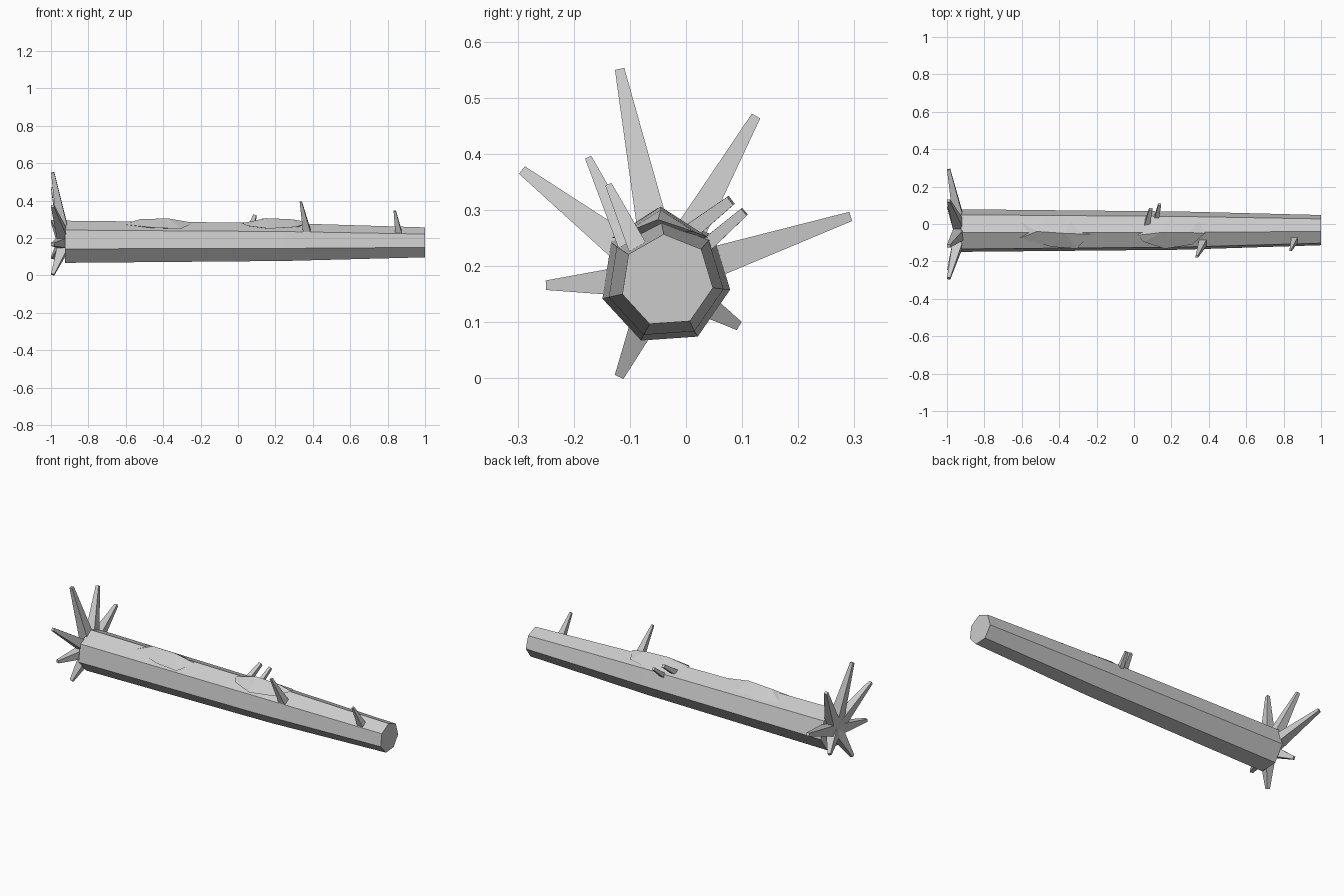
import bpy, bmesh
from math import cos, sin, radians, pi
from mathutils import Vector

cube = bpy.data.objects.get("Cube")
if cube:
    bpy.data.objects.remove(cube)

# One plain grey for everything
grey = bpy.data.materials.new("plain_grey")
grey.use_nodes = True
colour = (0.6, 0.6, 0.6, 1)
grey.diffuse_color = colour
grey.node_tree.nodes["Principled BSDF"].inputs["Base Color"].default_value = colour


def finish(name, bm):
    bmesh.ops.recalc_face_normals(bm, faces=bm.faces)
    mesh = bpy.data.meshes.new(name)
    bm.to_mesh(mesh)
    bm.free()
    mesh.materials.append(grey)
    obj = bpy.data.objects.new(name, mesh)
    bpy.context.collection.objects.link(obj)
    return obj


def loft(name, rings):
    """Join equal rings of points into a closed, capped solid."""
    bm = bmesh.new()
    loops = [[bm.verts.new(p) for p in ring] for ring in rings]
    n = len(loops[0])
    for a, b in zip(loops, loops[1:]):
        for i in range(n):
            j = (i + 1) % n
            bm.faces.new((a[i], a[j], b[j], b[i]))
    bm.faces.new(loops[0])
    bm.faces.new(loops[-1])
    return finish(name, bm)


def spike(name, base, tip, base_width, tip_width):
    """Square tapered spike with one pair of sides facing along the trunk."""
    base, tip = Vector(base), Vector(tip)
    d = (tip - base).normalized()
    u = Vector((1, 0, 0))
    u = (u - d * u.dot(d)).normalized()
    v = d.cross(u)
    corners = ((1, 1), (-1, 1), (-1, -1), (1, -1))
    return loft(name, [[c + (u * a + v * b) * w / 2 for a, b in corners]
                       for c, w in ((base, base_width), (tip, tip_width))])


# Seven-sided tapering trunk
def trunk_ring(x, y, z, r):
    angles = [radians(94) + 2 * pi * i / 7 for i in range(7)]
    return [(x, y + r * cos(a), z + r * sin(a)) for a in angles]


loft("trunk", [trunk_ring(-0.925, -0.037, 0.176, 0.117),
               trunk_ring(0.25, -0.037, 0.175, 0.105),
               trunk_ring(1.0, -0.034, 0.174, 0.083)])

# Roots fanning out from the thick end: tip y, tip z
roots = [(-0.118, 0.55), (0.124, 0.466), (0.292, 0.288), (0.092, 0.095),
         (-0.118, 0.005), (-0.247, 0.166), (-0.291, 0.37)]
for i, (y, z) in enumerate(roots):
    spike(f"root_{i + 1}", (-0.925, -0.04, 0.177), (-0.991, y, z), 0.068, 0.017)

# Broken twigs
spike("twig_front_long", (0.37, -0.095, 0.225), (0.336, -0.174, 0.393), 0.042, 0.012)
spike("twig_front_short", (0.86, -0.08, 0.22), (0.838, -0.138, 0.345), 0.036, 0.012)
spike("twig_back_upper", (0.07, 0.0, 0.255), (0.09, 0.08, 0.317), 0.030, 0.018)
spike("twig_back_lower", (0.12, 0.03, 0.232), (0.137, 0.104, 0.297), 0.025, 0.016)


# Moss clumps draped over the upper edge of the trunk
def moss(name, outline, crest):
    bm = bmesh.new()
    for x, y in outline:
        bm.verts.new((x, y, 0.285 - 0.4 * abs(y + 0.045)))
    for p in crest:
        bm.verts.new(p)
    bmesh.ops.convex_hull(bm, input=bm.verts)
    finish(name, bm)


moss("moss_left",
     [(-0.64, 0.03), (-0.48, 0.043), (-0.335, 0.02), (-0.235, -0.055),
      (-0.305, -0.132), (-0.44, -0.122), (-0.61, -0.075)],
     [(-0.52, -0.04, 0.302), (-0.37, -0.05, 0.304)])
moss("moss_right",
     [(0.02, -0.06), (0.06, 0.015), (0.19, 0.04), (0.35, 0.015),
      (0.38, -0.05), (0.31, -0.11), (0.165, -0.132), (0.05, -0.095)],
     [(0.15, -0.045, 0.306), (0.29, -0.045, 0.3)])
